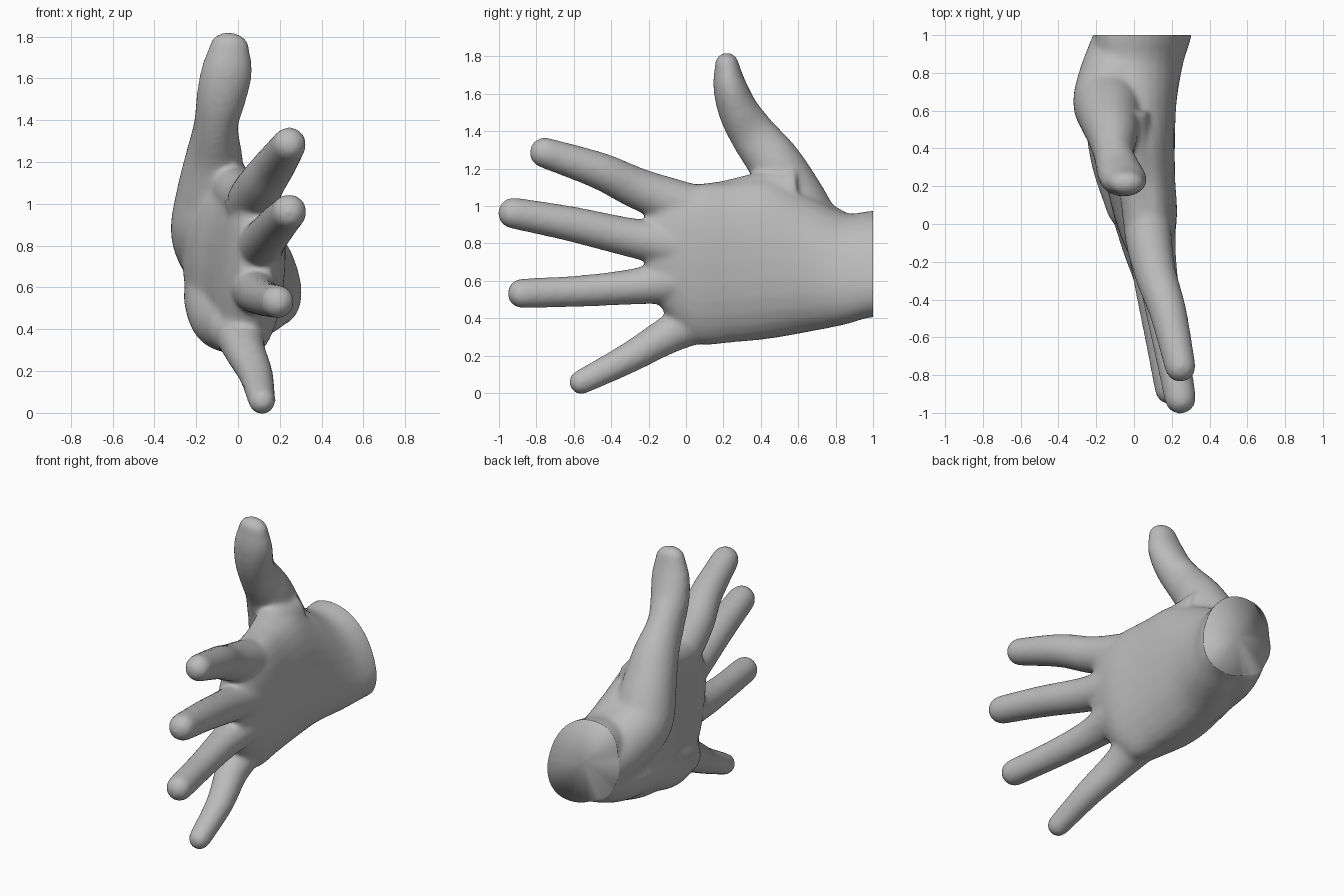
import bpy, bmesh, math
from mathutils import Vector

cube = bpy.data.objects.get("Cube")
if cube:
    bpy.data.objects.remove(cube, do_unlink=True)

SIDES = 28
bm = bmesh.new()


def spline(points, steps=6):
    """Smooth curve through points of any dimension."""
    pts = [Vector(p) for p in points]
    pts = [2 * pts[0] - pts[1]] + pts + [2 * pts[-1] - pts[-2]]
    out = []
    for a, b, c, d in zip(pts, pts[1:], pts[2:], pts[3:]):
        for i in range(steps):
            t = i / steps
            out.append(b + (c - a) * (t / 2) + (2 * a - 5 * b + 4 * c - d) * (t * t / 2)
                       + (3 * b - a - 3 * c + d) * (t ** 3 / 2))
    return out + [pts[-2]]


def ring(center, u, v, power=1.0):
    verts = []
    for i in range(SIDES):
        a = math.tau * i / SIDES
        c, s = math.cos(a), math.sin(a)
        c = math.copysign(abs(c) ** power, c)
        s = math.copysign(abs(s) ** power, s)
        verts.append(bm.verts.new(center + u * c + v * s))
    return verts


def loft(rings):
    faces = [bm.faces.new(rings[0]), bm.faces.new(rings[-1])]
    for r0, r1 in zip(rings, rings[1:]):
        for i in range(SIDES):
            j = (i + 1) % SIDES
            faces.append(bm.faces.new((r0[i], r0[j], r1[j], r1[i])))
    bmesh.ops.recalc_face_normals(bm, faces=faces)


def limb(points, widths=None):
    """Round-tipped tube through (x, y, z, radius), widened across x."""
    widths = widths or [1] * len(points)
    path = spline([(*p, w) for p, w in zip(points, widths)])
    rings = []
    last = len(path) - 1
    for k, p in enumerate(path):
        t = (path[min(k + 1, last)] - path[max(k - 1, 0)]).to_3d().normalized()
        u = (Vector((1, 0, 0)) - t * t.x).normalized()
        v = t.cross(u)
        rings.append(ring(p.to_3d(), u * p[3] * p[4], v * p[3]))
    for k in range(1, 7):
        a = math.radians(14 * k)
        r = p[3] * math.cos(a)
        rings.append(ring(p.to_3d() + t * p[3] * math.sin(a), u * r * p[4], v * r))
    loft(rings)


# Palm and wrist: y, centre x, centre z, half width, half height, lean
palm = [
    (1.2, .06, .69, .235, .29, -.32),
    (1.0, .05, .69, .235, .285, -.3),
    (.85, .02, .665, .23, .30, -.2),
    (.65, -.02, .695, .245, .37, -.06),
    (.45, -.005, .72, .222, .43, 0),
    (.25, .03, .70, .187, .43, .04),
    (.05, .06, .69, .165, .425, .06),
    (-.10, .075, .75, .13, .34, .06),
    (-.21, .085, .78, .085, .20, 0),
]
loft([ring(Vector((cx, y, cz)), Vector((rx, 0, 0)), Vector((lean * rz, 0, rz)), .9)
      for y, cx, cz, rx, rz, lean in spline(palm)])

# Fingers, from inside the palm out to the tip
index = [(.08, .3, .93, .10), (.07, 0, 1.0, .125), (.11, -.25, 1.09, .111),
         (.178, -.46, 1.187, .099), (.245, -.755, 1.285, .082)]
middle = [(.11, .3, .77, .10), (.09, 0, .785, .13), (.125, -.27, .826, .106),
          (.19, -.62, .905, .094), (.245, -.922, .962, .084)]
ring_finger = [(.10, .3, .65, .10), (.08, 0, .61, .125), (.09, -.27, .57, .097),
               (.135, -.567, .545, .084), (.19, -.875, .532, .08)]
little = [(.04, .3, .49, .12), (.01, .1, .41, .13), (.03, -.1, .307, .10),
          (.085, -.31, .185, .082), (.115, -.56, .058, .066)]
for finger in (index, middle, ring_finger, little):
    limb(finger)

# Thumb with its fleshy base, running back into the wrist
limb([(.03, 1.15, .69, .19), (-.02, .96, .70, .20), (-.09, .78, .78, .20),
      (-.133, .65, .88, .19), (-.13, .575, 1.04, .167), (-.115, .48, 1.22, .145),
      (-.105, .36, 1.38, .125), (-.08, .28, 1.51, .108), (-.053, .235, 1.64, .09),
      (-.04, .218, 1.755, .065)],
     [1, 1, 1, 1, 1, .95, .85, 1.1, 1.35, 1.45])

# Heel of the palm and the pad under the fingers
limb([(-.01, .95, .60, .17), (-.05, .8, .57, .18), (-.085, .6, .56, .175),
      (-.075, .35, .46, .155), (-.02, .1, .41, .13)])

# Skin web between thumb and index finger
limb([(-.05, .58, 1.08, .13), (-.02, .40, 1.07, .11), (.03, .18, 1.02, .11),
      (.06, -.05, 1.0, .11)])

mesh = bpy.data.meshes.new("hand")
bm.to_mesh(mesh)
bm.free()
hand = bpy.data.objects.new("hand", mesh)
bpy.context.collection.objects.link(hand)

# Fuse all parts into one soft skin
fuse = hand.modifiers.new("fuse", 'REMESH')
fuse.mode = 'VOXEL'
fuse.voxel_size = .015
soften = hand.modifiers.new("soften", 'SMOOTH')
soften.factor = .5
soften.iterations = 12
graph = bpy.context.evaluated_depsgraph_get()
skin = bmesh.new()
skin.from_mesh(hand.evaluated_get(graph).to_mesh())
hand.evaluated_get(graph).to_mesh_clear()
hand.modifiers.clear()

# Flat wrist cut, closed with a fan of faces
bmesh.ops.bisect_plane(skin, geom=skin.verts[:] + skin.edges[:] + skin.faces[:],
                       plane_co=(0, 1, 0), plane_no=(0, 1, 0), clear_outer=True)
cap = bmesh.ops.holes_fill(skin, edges=[e for e in skin.edges if e.is_boundary], sides=0)
bmesh.ops.poke(skin, faces=cap["faces"])
bmesh.ops.recalc_face_normals(skin, faces=skin.faces)
skin.to_mesh(mesh)
skin.free()

grey = bpy.data.materials.new("plain grey")
grey.use_nodes = True
grey.diffuse_color = (.5, .5, .5, 1)
shader = next(n for n in grey.node_tree.nodes if n.type == 'BSDF_PRINCIPLED')
shader.inputs["Base Color"].default_value = grey.diffuse_color
mesh.materials.append(grey)
mesh.shade_smooth()
